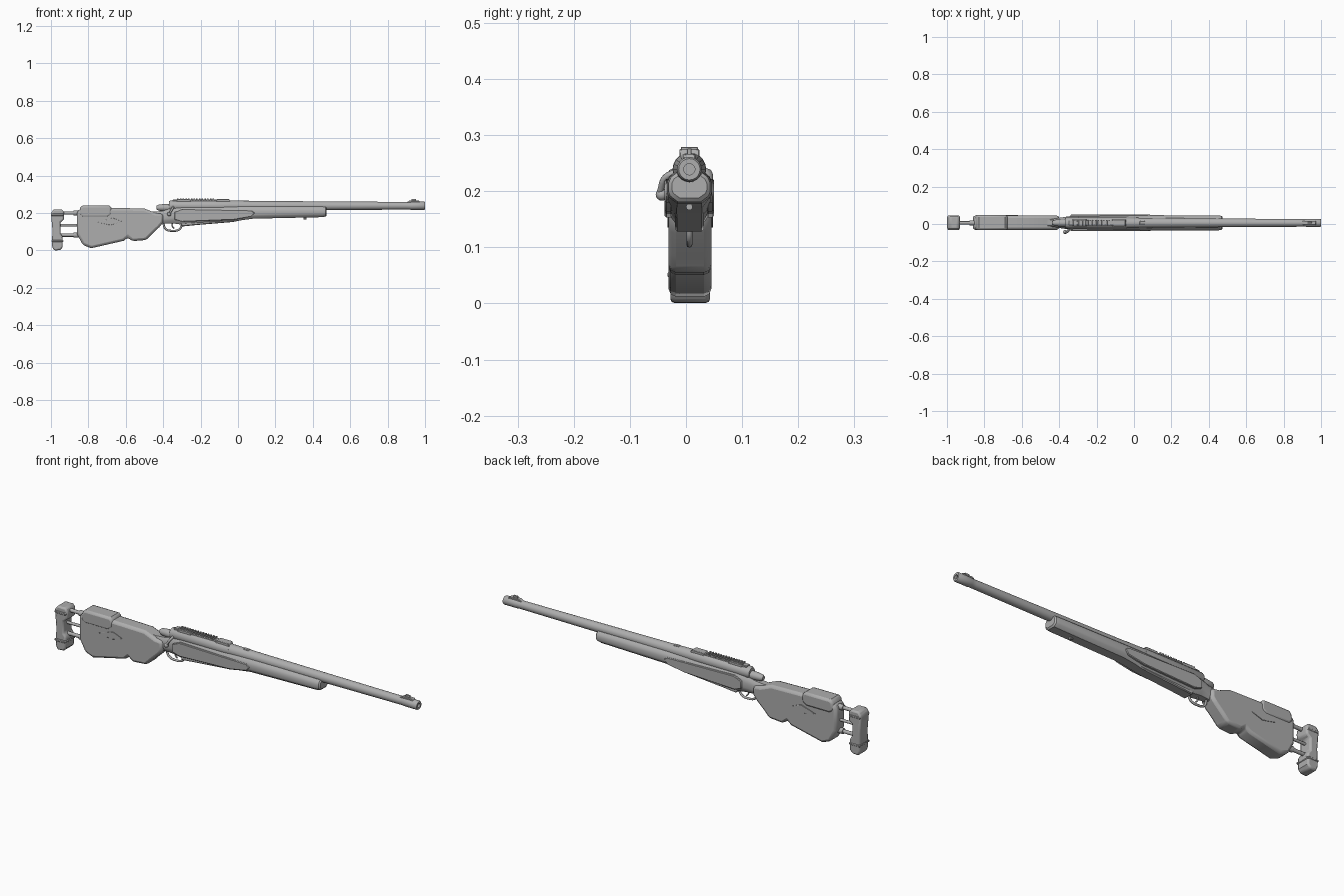
import bpy, bmesh, math
from mathutils import Vector

if "Cube" in bpy.data.objects:
    bpy.data.objects.remove(bpy.data.objects["Cube"])

CY = 0.006   # centre plane of the rifle
BZ = 0.239   # bore height

grey = bpy.data.materials.new("plain grey")
grey.use_nodes = True
grey.diffuse_color = (0.42, 0.42, 0.42, 1)
grey.node_tree.nodes["Principled BSDF"].inputs["Base Color"].default_value = (0.42, 0.42, 0.42, 1)


def finish(name, bm, bevel=0.0, segments=1, smooth=True):
    bmesh.ops.recalc_face_normals(bm, faces=bm.faces)
    mesh = bpy.data.meshes.new(name)
    bm.to_mesh(mesh)
    bm.free()
    ob = bpy.data.objects.new(name, mesh)
    bpy.context.collection.objects.link(ob)
    mesh.materials.append(grey)
    if bevel:
        mod = ob.modifiers.new("bevel", 'BEVEL')
        mod.width, mod.segments = bevel, segments
        mod.limit_method, mod.angle_limit = 'ANGLE', math.radians(40)
    if smooth:
        bpy.ops.object.select_all(action='DESELECT')
        ob.select_set(True)
        bpy.context.view_layer.objects.active = ob
        bpy.ops.object.shade_smooth_by_angle(angle=math.radians(35))
    return ob


def loft(name, rings, **kw):
    """Skin closed rings of points and cap both ends."""
    bm = bmesh.new()
    vs = [[bm.verts.new(p) for p in r] for r in rings]
    n = len(vs[0])
    for a, b in zip(vs, vs[1:]):
        for i in range(n):
            j = (i + 1) % n
            bm.faces.new((a[i], a[j], b[j], b[i]))
    bm.faces.new(vs[0])
    bm.faces.new(vs[-1])
    return finish(name, bm, **kw)


def prism(name, outline, y0, y1, **kw):
    """Extrude a side outline of (x, z) across the width."""
    return loft(name, [[(x, y, z) for x, z in outline] for y in (y0, y1)], **kw)


def box(name, x0, x1, z0, z1, half, bevel=0.003):
    return prism(name, [(x0, z0), (x1, z0), (x1, z1), (x0, z1)], CY - half, CY + half, bevel=bevel)


def turned(name, stations, z=BZ, y=CY, sides=20):
    """Body of revolution along x from (x, radius) stations."""
    ang = [math.tau * i / sides for i in range(sides)]
    return loft(name, [[(x, y + r * math.cos(a), z + r * math.sin(a)) for a in ang] for x, r in stations])


def tube(name, points, radius, flat=1.0):
    """Swept rod through a smooth path."""
    cu = bpy.data.curves.new(name, 'CURVE')
    cu.dimensions, cu.bevel_depth, cu.bevel_resolution = '3D', radius, 2
    cu.use_fill_caps = True
    sp = cu.splines.new('BEZIER')
    sp.bezier_points.add(len(points) - 1)
    for bp, p in zip(sp.bezier_points, points):
        bp.co = p
        bp.handle_left_type = bp.handle_right_type = 'AUTO'
    sp.resolution_u = 5
    ob = bpy.data.objects.new(name, cu)
    bpy.context.collection.objects.link(ob)
    cu.materials.append(grey)
    return ob


# Barrel with a hollow muzzle, and the receiver behind it
turned("barrel", [(-0.06, 0.029), (0.1, 0.026), (0.5, 0.023), (0.9, 0.0205),
                  (0.92, 0.0205), (0.925, 0.022), (0.995, 0.022), (1.0, 0.019),
                  (1.0, 0.01), (0.95, 0.01)])
turned("receiver", [(-0.37, 0.024), (-0.36, 0.029), (-0.07, 0.03), (-0.04, 0.029)])
turned("bolt_shroud", [(-0.435, 0.01), (-0.425, 0.016), (-0.39, 0.02), (-0.36, 0.02)], z=0.229)

# Front sight on its ramp
prism("front_sight_ramp", [(0.9, 0.256), (0.975, 0.256), (0.97, 0.266), (0.915, 0.266)],
      CY - 0.011, CY + 0.011, bevel=0.002)
box("front_sight_post", 0.928, 0.952, 0.262, 0.276, 0.004, 0.001)

# Scope rail, cross ribs and the two mounts
box("scope_rail", -0.35, -0.05, 0.262, 0.272, 0.014, 0.002)
for i in range(14):
    x = -0.325 + i * 0.0145
    box("rail_rib", x, x + 0.008, 0.27, 0.279, 0.015, 0.001)
for name, x0, x1 in (("rear_mount", -0.33, -0.25), ("front_mount", -0.12, -0.04)):
    prism(name, [(x0, 0.26), (x1, 0.26), (x1 - 0.008, 0.275), (x0 + 0.008, 0.275)],
          CY - 0.018, CY + 0.018, bevel=0.002)
box("rear_sight_flap", 0.03, 0.06, 0.255, 0.268, 0.009, 0.002)


# Fore-end and wrist: faceted sections of (x, bottom, top, half width)
def section(x, zb, zt, w):
    h = zt - zb
    half = [(0.55 * w, zb), (0.92 * w, zb + 0.2 * h), (w, zb + 0.35 * h),
            (w, zb + 0.65 * h), (0.88 * w, zb + 0.85 * h), (0.6 * w, zt)]
    return ([(x, CY + y, z) for y, z in half] + [(x, CY - y, z) for y, z in reversed(half)])


loft("fore_end", [section(*s) for s in (
    (-0.50, 0.10, 0.215, 0.027), (-0.45, 0.125, 0.207, 0.025), (-0.40, 0.145, 0.212, 0.027),
    (-0.35, 0.145, 0.228, 0.035), (-0.30, 0.138, 0.234, 0.039), (-0.02, 0.156, 0.236, 0.041),
    (0.08, 0.17, 0.236, 0.041), (0.45, 0.178, 0.234, 0.040), (0.468, 0.181, 0.233, 0.037),
    (0.474, 0.188, 0.228, 0.031))])

# Raised side panels
panel = [(-0.34, 0.165), (-0.30, 0.153), (-0.02, 0.164), (0.07, 0.18),
         (0.09, 0.2), (0.07, 0.215), (-0.30, 0.222), (-0.34, 0.205)]
for side, out in ((1, 0.044), (-1, 0.044)):
    prism("side_panel", panel, CY + side * 0.03, CY + side * out, bevel=0.003)

# Floor plate under the action
prism("floor_plate", [(-0.31, 0.15), (-0.30, 0.128), (-0.22, 0.136), (-0.03, 0.152),
                      (0.05, 0.168), (0.05, 0.18)], CY - 0.026, CY + 0.026, bevel=0.004)

# Buttstock with grip
butt = [(-0.845, 0.225), (-0.862, 0.2), (-0.862, 0.09), (-0.83, 0.03), (-0.785, 0.012),
        (-0.61, 0.052), (-0.59, 0.07), (-0.565, 0.05), (-0.49, 0.056), (-0.462, 0.085),
        (-0.42, 0.125), (-0.40, 0.15), (-0.40, 0.195), (-0.44, 0.2), (-0.50, 0.224), (-0.68, 0.228)]
prism("buttstock", butt, CY - 0.037, CY + 0.039, bevel=0.013, segments=2)

# Thin seam-edged side plates on the buttstock
for side, face in ((1, 0.039), (-1, -0.037)):
    prism("butt_side_plate", [(-0.75, 0.15), (-0.68, 0.135), (-0.62, 0.155), (-0.67, 0.175)],
          CY + face - 0.002, CY + face + 0.003, bevel=0.001)

# Cheek rest
prism("cheek_rest", [(-0.85, 0.19), (-0.845, 0.23), (-0.83, 0.241), (-0.69, 0.241),
                     (-0.675, 0.23), (-0.675, 0.19), (-0.70, 0.175), (-0.83, 0.175)],
      CY - 0.039, CY + 0.042, bevel=0.011, segments=2)

# Butt pad, its ribs and the adjusting rods
pad = [(-0.985, 0.0), (-0.95, 0.002), (-0.937, 0.018), (-0.937, 0.075), (-0.95, 0.09), (-0.95, 0.15),
       (-0.93, 0.165), (-0.93, 0.205), (-0.94, 0.22), (-0.985, 0.22), (-1.0, 0.2),
       (-0.992, 0.11), (-0.995, 0.025)]
prism("butt_pad", pad, CY - 0.034, CY + 0.037, bevel=0.008, segments=2)
for z in (0.045, 0.185):
    box("butt_pad_rib", -0.996, -0.934, z, z + 0.012, 0.039)
for z, r in ((0.2, 0.009), (0.135, 0.007), (0.082, 0.009)):
    turned("adjusting_rod", [(-0.96, r), (-0.83, r)], z=z, sides=12)
for z in (0.2, 0.082):
    turned("rod_collar", [(-0.88, 0.014), (-0.85, 0.014)], z=z, sides=12)

# Trigger and guard
tube("trigger_guard", [(-0.40, CY, 0.15), (-0.388, CY, 0.116), (-0.35, CY, 0.105),
                       (-0.312, CY, 0.114), (-0.297, CY, 0.145)], 0.0055)
tube("trigger", [(-0.35, CY, 0.15), (-0.352, CY, 0.132), (-0.341, CY, 0.117)], 0.0035)

# Bolt handle on the right side
tube("bolt_handle", [(-0.345, CY - 0.015, 0.235), (-0.35, -0.036, 0.225), (-0.365, -0.046, 0.2)], 0.006)
bm = bmesh.new()
bmesh.ops.create_uvsphere(bm, u_segments=14, v_segments=8, radius=0.011)
bmesh.ops.translate(bm, verts=bm.verts, vec=Vector((-0.368, -0.043, 0.194)))
finish("bolt_knob", bm)

# Sling stud under the fore-end
turned("sling_stud", [(0.35, 0.006), (0.365, 0.006)], z=0.172, sides=10)
